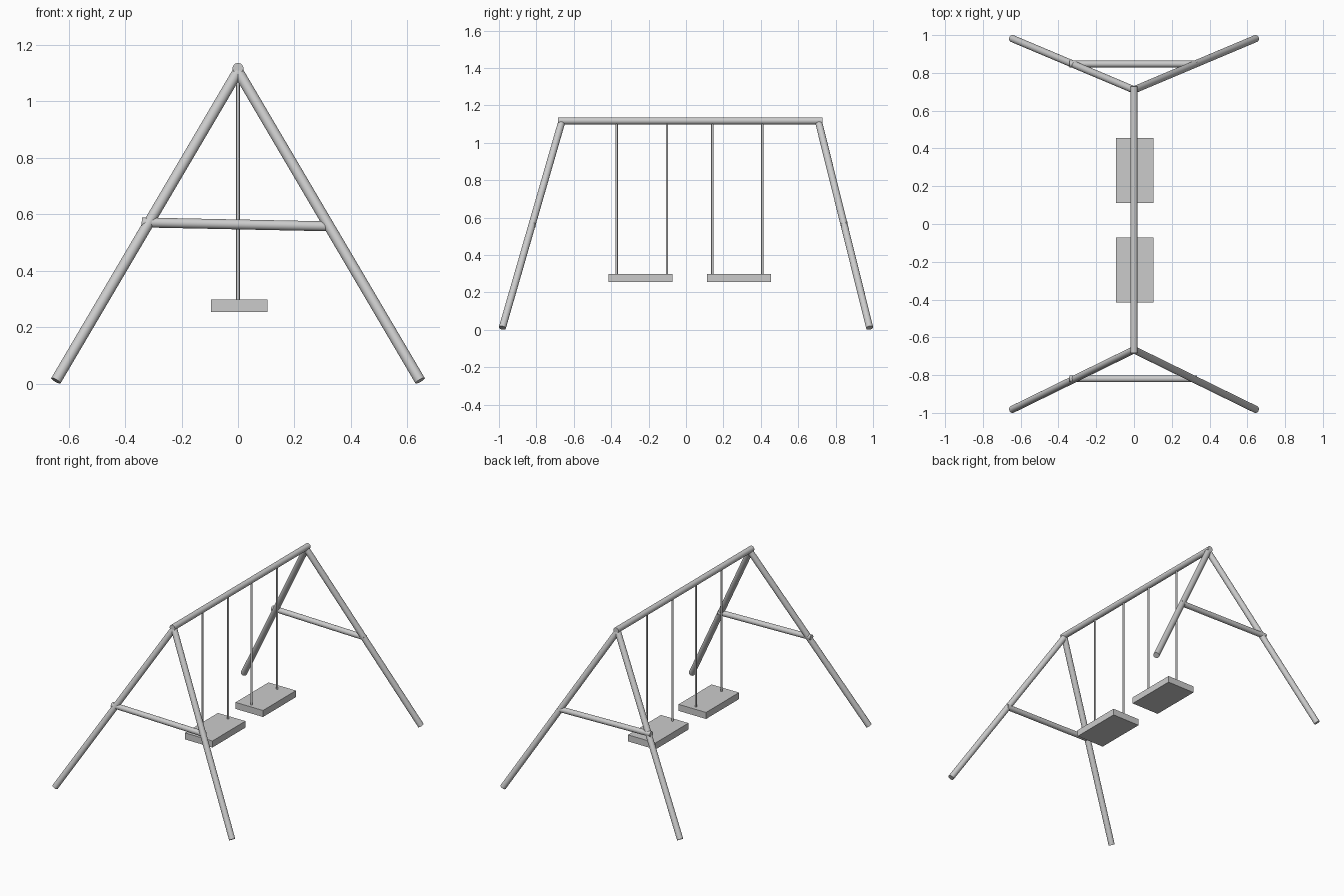
import bpy, math
from mathutils import Vector

if "Cube" in bpy.data.objects:
    bpy.data.objects.remove(bpy.data.objects["Cube"])


def pole(name, a, b, radius, sides=32):
    """Smooth capped cylinder running from a to b."""
    a, b = Vector(a), Vector(b)
    d = b - a
    bpy.ops.mesh.primitive_cylinder_add(vertices=sides, radius=radius, depth=d.length,
                                        location=(a + b) / 2)
    ob = bpy.context.object
    ob.name = name
    ob.rotation_euler = d.to_track_quat('Z', 'Y').to_euler()
    bpy.ops.object.shade_smooth_by_angle(angle=math.radians(35))
    return ob


# Top beam
pole("top_beam", (0, -0.684, 1.117), (0, 0.729, 1.117), 0.019)

# A-frames: two splayed legs and a slightly sloping brace at each end
for end, top_y, foot_y, brace_y in (("front", -0.667, -0.982, -0.82),
                                    ("back", 0.711, 0.982, 0.847)):
    for side, s in (("left", -1), ("right", 1)):
        pole(f"{end}_{side}_leg", (s * 0.002, top_y, 1.103),
             (s * 0.645, foot_y, 0.0105), 0.019)
    pole(f"{end}_brace", (-0.341, brace_y, 0.571), (0.334, brace_y, 0.557), 0.0175)

# Swings: a flat seat hung on two rods
for label, seat_y, rods in (("front", -0.243, (-0.371, -0.102)),
                            ("back", 0.283, (0.141, 0.408))):
    bpy.ops.mesh.primitive_cube_add(size=1, location=(0.004, seat_y, 0.276))
    seat = bpy.context.object
    seat.name = f"{label}_swing_seat"
    seat.scale = (0.2, 0.343, 0.043)
    for i, y in enumerate(rods, 1):
        pole(f"{label}_swing_rod_{i}", (0, y, 0.285), (0, y, 1.112), 0.0062, 24)
